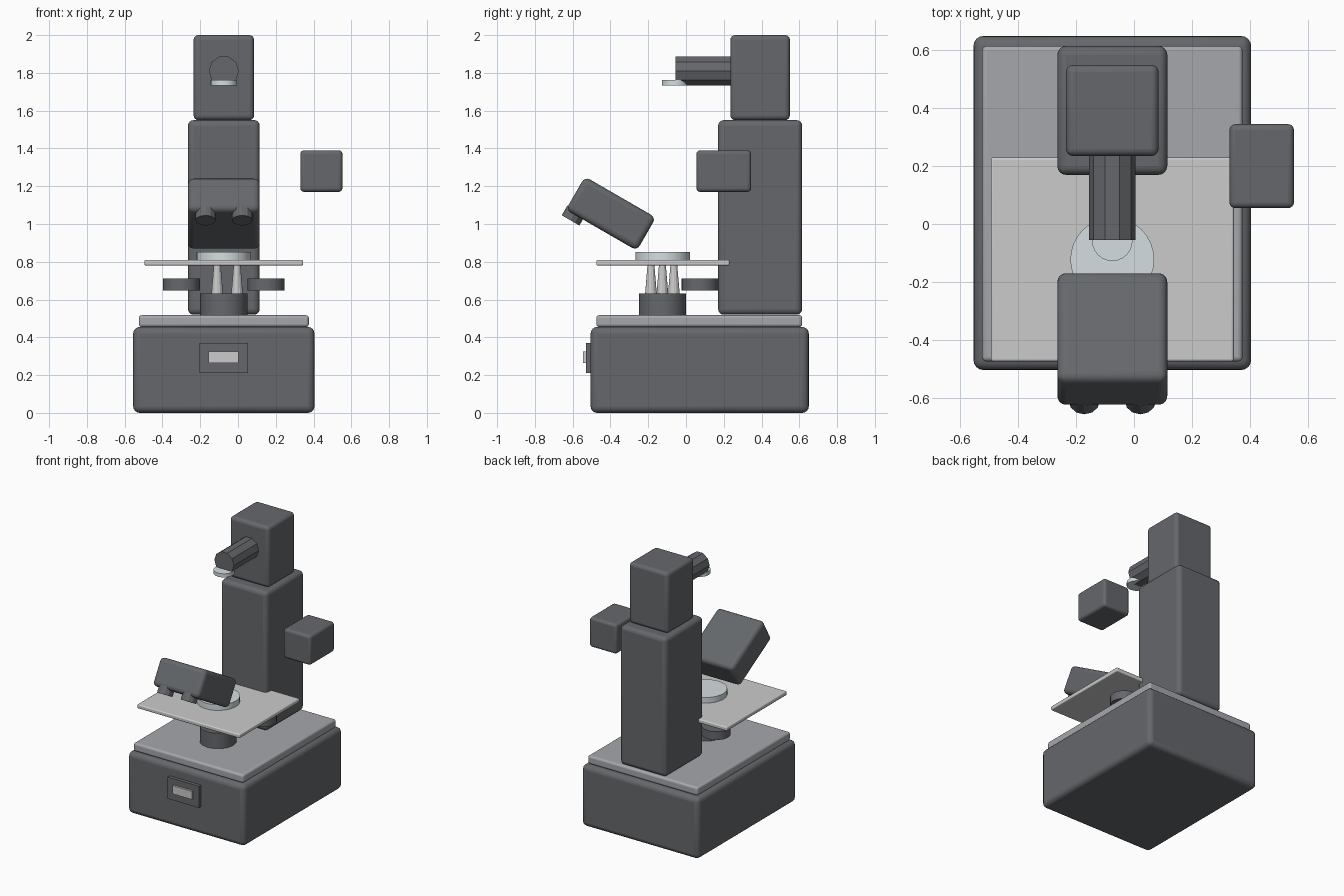
import bpy, math
from mathutils import Matrix, Vector

if "Cube" in bpy.data.objects:
    bpy.data.objects.remove(bpy.data.objects["Cube"])

CX = -0.075  # optical axis of the instrument


def material(name, rgb):
    m = bpy.data.materials.new(name)
    m.diffuse_color = (*rgb, 1)
    m.use_nodes = True
    m.node_tree.nodes["Principled BSDF"].inputs["Base Color"].default_value = m.diffuse_color
    return m


DARK = material("dark_housing", (0.13, 0.137, 0.148))
DECK = material("deck_grey", (0.38, 0.39, 0.41))
PALE = material("pale_metal", (0.58, 0.58, 0.59))
GLASS = material("pale_glass", (0.66, 0.73, 0.75))
SCREEN = material("screen_white", (0.78, 0.78, 0.8))


def finish(name, mat, smooth=None):
    ob = bpy.context.object
    ob.name = name
    ob.data.materials.append(mat)
    if smooth:
        bpy.ops.object.shade_smooth_by_angle(angle=math.radians(smooth))
    return ob


def box(name, x, y, z, mat, bevel=0.0, rot_x=0.0):
    """Box from (min, max) ranges, with rounded edges."""
    spans = (x, y, z)
    bpy.ops.mesh.primitive_cube_add(size=1, location=[sum(s) / 2 for s in spans])
    ob = bpy.context.object
    ob.data.transform(Matrix.Diagonal([s[1] - s[0] for s in spans] + [1]))
    ob.rotation_euler.x = rot_x
    if bevel:
        mod = ob.modifiers.new("round", "BEVEL")
        mod.width = bevel
        mod.segments = 4
    return finish(name, mat, 40 if bevel else None)


def rod(name, loc, r, depth, mat, sides, r_top=None, rot_x=0.0, smooth=None):
    """Cylinder or tapered cone centred on loc."""
    bpy.ops.mesh.primitive_cone_add(vertices=sides, radius1=r, depth=depth,
                                    radius2=r if r_top is None else r_top,
                                    location=loc, rotation=(rot_x, 0, 0))
    return finish(name, mat, smooth)


# Base, deck and control panel
box("base", (-0.555, 0.405), (-0.505, 0.65), (0, 0.455), DARK, 0.035)
box("deck", (-0.525, 0.375), (-0.475, 0.615), (0.455, 0.517), DECK, 0.015)
box("panel", (-0.205, 0.052), (-0.53, -0.49), (0.21, 0.37), DARK)
box("panel_screen", (-0.155, 0.003), (-0.545, -0.52), (0.265, 0.325), SCREEN)

# Column, lamp head and side camera
box("column", (-0.265, 0.115), (0.17, 0.615), (0.52, 1.55), DARK, 0.03)
box("lamp_head", (-0.235, 0.085), (0.235, 0.55), (1.55, 2.0), DARK, 0.025)
box("side_camera", (0.33, 0.553), (0.055, 0.345), (1.17, 1.39), DARK, 0.02)

# Illuminator arm and its lens
arm = rod("lamp_arm", (CX, 0.1, 1.81), 0.08, 0.31, DARK, 10)
arm.data.transform(Matrix.Rotation(math.radians(90), 4, "Z"))
arm.rotation_euler.x = math.radians(90)
rod("lamp_lens", (CX, -0.058, 1.748), 0.07, 0.027, GLASS, 24, smooth=40)

# Stage with sample dish
box("stage", (-0.495, 0.345), (-0.475, 0.23), (0.78, 0.81), PALE, 0.008)
rod("sample_dish", (CX, -0.123, 0.83), 0.145, 0.044, GLASS, 32, smooth=40)

# Turret with three objectives
rod("turret", (CX, -0.125, 0.575), 0.125, 0.115, DARK, 16, smooth=30)
for i in range(3):
    a = math.tau * i / 3
    rod(f"objective_{i + 1}", (CX + 0.07 * math.cos(a), -0.125 + 0.07 * math.sin(a), 0.707),
        0.031, 0.155, PALE, 12, r_top=0.018)

# Focus knobs beside the column
for side, s in (("left", -1), ("right", 1)):
    rod(f"focus_knob_{side}", (CX + 0.224 * s, 0.073, 0.68), 0.098, 0.062, DARK, 16, smooth=30)

# Tilted viewing head with two eyepieces on its underside
TILT = math.radians(-30)
centre = Vector((CX, -0.3975, 1.055))
box("viewing_head", (-0.265, 0.115), (centre.y - 0.217, centre.y + 0.217),
    (centre.z - 0.101, centre.z + 0.101), DARK, 0.03, TILT)
for side, s in (("left", -1), ("right", 1)):
    local = Vector((0.097 * s, -0.167, -0.108))
    rod(f"eyepiece_{side}", centre + Matrix.Rotation(TILT, 3, "X") @ local,
        0.054, 0.06, DARK, 12, rot_x=TILT)
